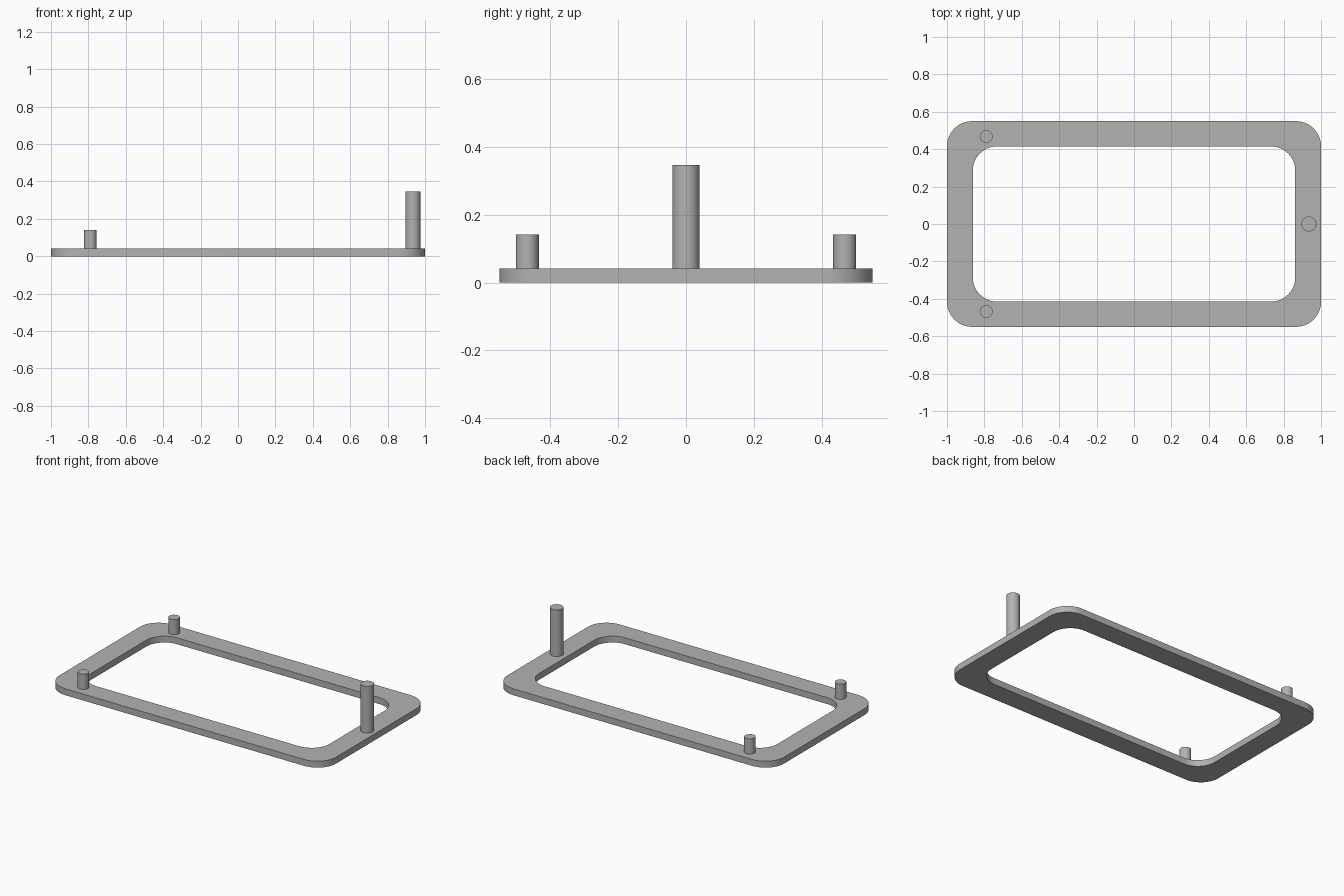
import bpy, bmesh
from math import cos, sin, pi

if "Cube" in bpy.data.objects:
    bpy.data.objects.remove(bpy.data.objects["Cube"], do_unlink=True)

THICK = 0.042

grey = bpy.data.materials.new("plain_grey")
grey.use_nodes = True
colour = (0.45, 0.45, 0.45, 1)
grey.diffuse_color = colour
grey.node_tree.nodes["Principled BSDF"].inputs["Base Color"].default_value = colour


def rounded_rect(hx, hy, r, steps=12):
    """Outline points of a rounded rectangle, counter-clockwise."""
    pts = []
    for i, (sx, sy) in enumerate([(1, 1), (-1, 1), (-1, -1), (1, -1)]):
        for k in range(steps + 1):
            a = (i + k / steps) * pi / 2
            pts.append((sx * (hx - r) + r * cos(a), sy * (hy - r) + r * sin(a)))
    return pts


def finish(bm, name):
    bmesh.ops.recalc_face_normals(bm, faces=bm.faces)
    mesh = bpy.data.meshes.new(name)
    bm.to_mesh(mesh)
    bm.free()
    mesh.materials.append(grey)
    obj = bpy.data.objects.new(name, mesh)
    bpy.context.collection.objects.link(obj)
    bpy.ops.object.select_all(action="DESELECT")
    obj.select_set(True)
    bpy.context.view_layer.objects.active = obj
    bpy.ops.object.shade_smooth_by_angle()


# Base frame: four matching rings of points joined into a closed band
bm = bmesh.new()
outer = rounded_rect(1.0, 0.55, 0.135)
inner = rounded_rect(0.862, 0.415, 0.13)
rings = [[bm.verts.new((x, y, z)) for x, y in outline]
         for outline, z in [(outer, 0), (outer, THICK), (inner, THICK), (inner, 0)]]
count = len(outer)
for r in range(4):
    a, b = rings[r], rings[(r + 1) % 4]
    for i in range(count):
        j = (i + 1) % count
        bm.faces.new((a[i], a[j], b[j], b[i]))
finish(bm, "base_frame")


# Upright pegs standing on the frame
def peg(name, x, y, radius, top):
    bm = bmesh.new()
    bmesh.ops.create_cone(bm, cap_ends=True, segments=48, radius1=radius,
                          radius2=radius, depth=top - THICK)
    bmesh.ops.translate(bm, verts=bm.verts, vec=(x, y, (top + THICK) / 2))
    finish(bm, name)


peg("tall_peg", 0.935, 0, 0.04, 0.347)
for side, y in (("front", -0.468), ("back", 0.468)):
    peg(side + "_short_peg", -0.79, y, 0.034, 0.141)
